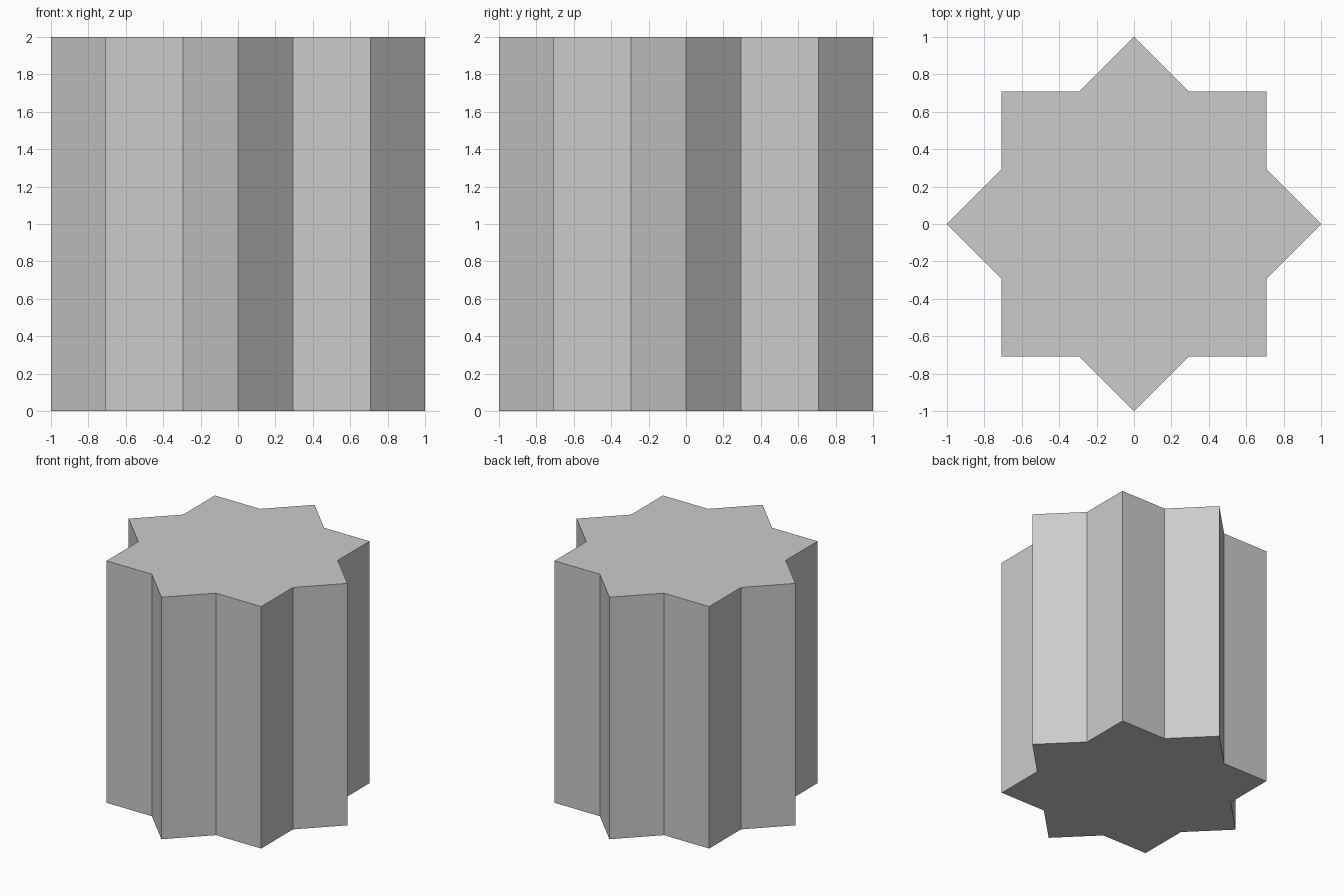
import bpy, bmesh
from math import cos, sin, pi

if "Cube" in bpy.data.objects:
    bpy.data.objects.remove(bpy.data.objects["Cube"])

POINTS = 8
HEIGHT = 2.0
OUTER = 1.0
INNER = cos(pi / 4) / cos(pi / 8)   # where the two overlapping squares cross

# Eight-pointed star profile, extruded straight up
bm = bmesh.new()
ring = []
for i in range(POINTS * 2):
    r = OUTER if i % 2 == 0 else INNER
    a = i * pi / POINTS
    ring.append(bm.verts.new((r * cos(a), r * sin(a), 0)))
base = bm.faces.new(ring)
extruded = bmesh.ops.extrude_face_region(bm, geom=[base], use_keep_orig=True)
top = [v for v in extruded["geom"] if isinstance(v, bmesh.types.BMVert)]
bmesh.ops.translate(bm, verts=top, vec=(0, 0, HEIGHT))
bmesh.ops.recalc_face_normals(bm, faces=bm.faces)

mesh = bpy.data.meshes.new("star_prism")
bm.to_mesh(mesh)
bm.free()
bpy.context.collection.objects.link(bpy.data.objects.new("star_prism", mesh))
